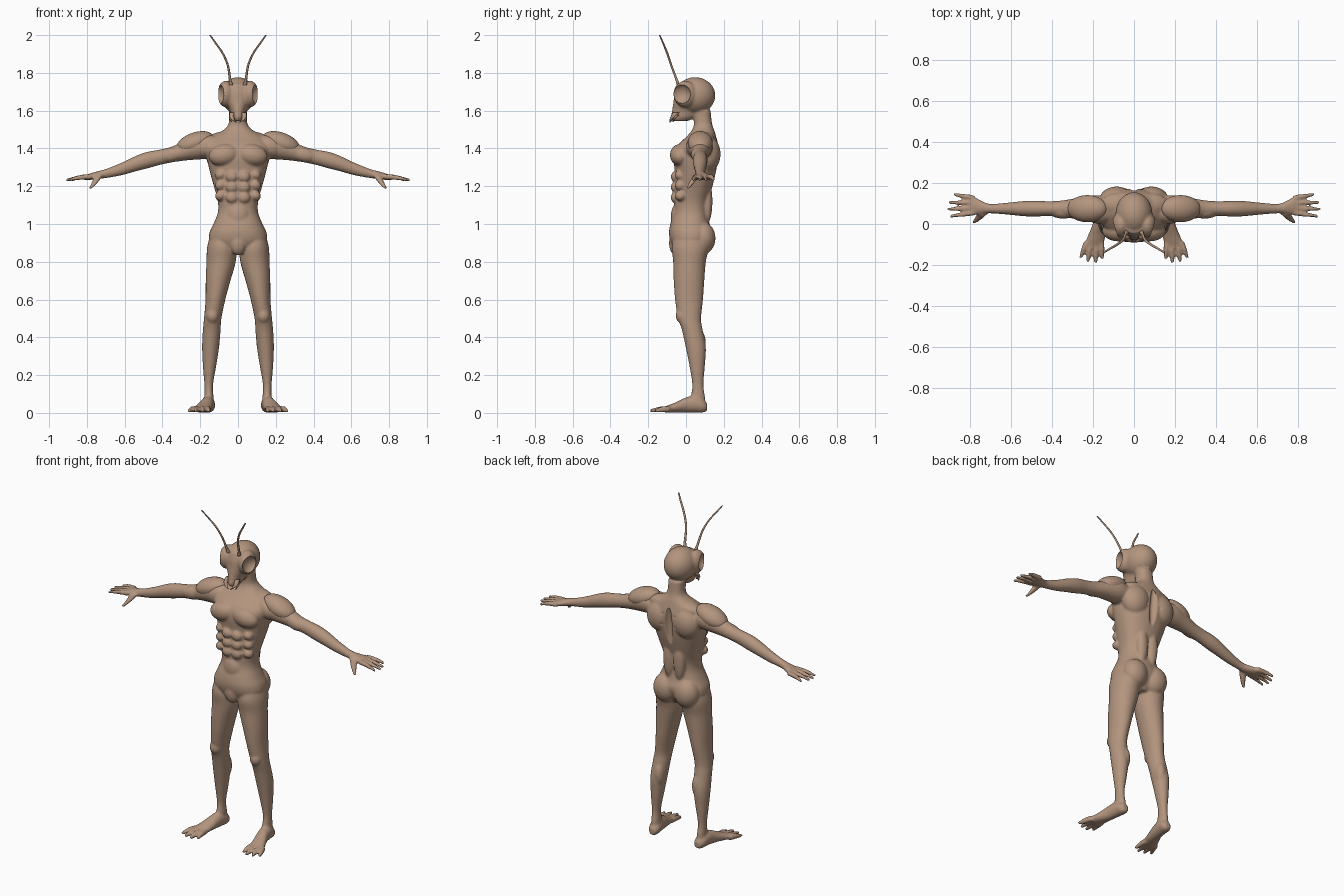
import bpy, bmesh, math
from mathutils import Vector, Matrix

skin = bpy.data.materials.new("skin")
skin.diffuse_color = (0.45, 0.30, 0.21, 1)


def spline(rings, n):
    """Catmull-Rom interpolation of ring tuples."""
    out = []
    for i in range(len(rings) - 1):
        p = [rings[max(0, min(len(rings) - 1, i + k))] for k in (-1, 0, 1, 2)]
        for j in range(n):
            t = j / n
            out.append([0.5 * (2 * b + (c - a) * t + (2 * a - 5 * b + 4 * c - d) * t * t
                               + (3 * b - a - 3 * c + d) * t ** 3) for a, b, c, d in zip(*p)])
    return out + [list(rings[-1])]


def loft(bm, rings, axis, sides=(1, -1), seg=20, n=4, power=2.0):
    """Rings are (x, y, z, half_u, half_v), lying across the given axis."""
    u, v = {'X': (1, 2), 'Y': (0, 2), 'Z': (0, 1)}[axis]
    for s in sides:
        loops = []
        for r in spline(rings, n):
            loop = []
            for k in range(seg):
                a = 2 * math.pi * k / seg
                c, d = math.cos(a), math.sin(a)
                p = list(r[:3])
                p[u] += r[3] * math.copysign(abs(c) ** (2 / power), c)
                p[v] += r[4] * math.copysign(abs(d) ** (2 / power), d)
                loop.append(bm.verts.new((p[0] * s, p[1], p[2])))
            loops.append(loop)
        for a, b in zip(loops, loops[1:]):
            for k in range(seg):
                bm.faces.new((a[k], a[(k + 1) % seg], b[(k + 1) % seg], b[k]))
        bm.faces.new(loops[0])
        bm.faces.new(loops[-1])


def blob(bm, c, r, tilt=0, sides=(1, -1)):
    """Ellipsoid muscle, tilted about y."""
    for s in sides:
        m = (Matrix.Translation((c[0] * s, c[1], c[2])) @ Matrix.Rotation(math.radians(tilt * s), 4, 'Y')
             @ Matrix.Diagonal((*r, 1)))
        bmesh.ops.create_uvsphere(bm, u_segments=32, v_segments=20, radius=1, matrix=m)


def finish(bm, name):
    bmesh.ops.recalc_face_normals(bm, faces=bm.faces)
    me = bpy.data.meshes.new(name)
    bm.to_mesh(me)
    bm.free()
    me.shade_smooth()
    me.materials.append(skin)
    ob = bpy.data.objects.new(name, me)
    bpy.context.collection.objects.link(ob)
    return ob


def box_ring(z, x0, x1, y0, y1):
    return ((x0 + x1) / 2, (y0 + y1) / 2, z, (x1 - x0) / 2, (y1 - y0) / 2)


bm = bmesh.new()
ONE = (1,)

# torso and neck: z, half width, front y, back y
torso = [(.845, .05, -.05, .09), (.90, .145, -.08, .125), (.95, .152, -.09, .14), (1.0, .13, -.083, .125),
         (1.06, .107, -.066, .115), (1.12, .107, -.063, .118), (1.2, .128, -.062, .14), (1.28, .15, -.06, .16),
         (1.35, .165, -.065, .17), (1.41, .175, -.05, .172), (1.46, .14, 0, .16), (1.495, .08, .03, .15),
         (1.53, .05, .042, .138), (1.6, .047, .035, .13)]
loft(bm, [box_ring(z, -w, w, a, b) for z, w, a, b in torso], 'Z', ONE, 40, power=2.3)

# torso muscles
blob(bm, (.075, -.032, 1.365), (.082, .053, .057), 10)
for i, z in enumerate((1.25, 1.195, 1.14)):
    blob(bm, (.032, -.06, z), (.032, .02, .028))
    blob(bm, (.092, -.03, z + .01), (.03, .03, .027), 25)
blob(bm, (0, -.045, 1.04), (.06, .035, .07), 0, ONE)
blob(bm, (0, -.055, .90), (.045, .035, .065), 0, ONE)
blob(bm, (.07, .09, .925), (.074, .066, .085))
blob(bm, (.085, .115, 1.37), (.085, .068, .095), -10)
blob(bm, (.075, .095, 1.455), (.095, .055, .036), 8)
blob(bm, (.035, .11, 1.12), (.035, .03, .12))

# legs: z, inner x, outer x, front y, back y
legs = [(.96, .04, .14, -.05, .10), (.88, .01, .163, -.075, .12), (.8, .012, .167, -.068, .105),
        (.7, .04, .171, -.065, .097), (.6, .067, .172, -.058, .09), (.5, .088, .18, -.042, .08),
        (.44, .092, .186, -.022, .088), (.35, .10, .19, -.002, .105), (.25, .115, .186, .018, .10),
        (.15, .132, .178, .033, .092), (.09, .13, .178, .025, .1), (.04, .125, .18, .01, .105)]
loft(bm, [box_ring(*r) for r in legs], 'Z', seg=28)
blob(bm, (.135, -.02, .515), (.034, .034, .042))
blob(bm, (.128, .07, .37), (.03, .035, .07))

# feet with four toes each
loft(bm, [(.152, .112, .03, .018, .02), (.154, .09, .036, .032, .034), (.158, .05, .046, .035, .044),
          (.166, .0, .042, .036, .04), (.18, -.05, .03, .042, .028), (.195, -.1, .02, .048, .018),
          (.198, -.12, .017, .045, .012)], 'Y')
for bx, tx, ty in ((.16, .155, -.17), (.185, .187, -.19), (.21, .226, -.185), (.23, .26, -.165)):
    loft(bm, [(bx, -.085, .02, .015, .017), ((bx + tx) / 2, (ty - .085) / 2, .018, .014, .016),
              (tx, ty, .011, .008, .009)], 'Y', seg=12)

# arms
loft(bm, [(.12, .075, 1.40, .06, .05), (.2, .075, 1.408, .066, .066), (.27, .075, 1.392, .054, .055),
          (.35, .075, 1.368, .04, .042), (.42, .075, 1.352, .036, .041), (.48, .075, 1.338, .039, .044),
          (.54, .075, 1.32, .037, .041), (.62, .075, 1.29, .029, .033), (.70, .075, 1.267, .023, .024),
          (.74, .08, 1.259, .031, .021), (.785, .09, 1.25, .046, .017), (.81, .09, 1.245, .045, .013)], 'X', seg=24)
blob(bm, (.165, .06, 1.41), (.08, .06, .06), 15)
blob(bm, (.345, .06, 1.368), (.07, .034, .038), 15)

# fingers and thumb
for by, tx, ty in ((.128, .882, .146), (.104, .908, .105), (.078, .91, .072), (.054, .898, .038)):
    loft(bm, [(.78, by, 1.25, .013, .015), (.84, (by + ty) / 2, 1.246, .011, .013),
              (tx, ty, 1.233, .007, .008)], 'X', seg=12)
loft(bm, [(.735, .06, 1.262, .024, .02), (.755, .035, 1.225, .018, .016), (.782, .008, 1.188, .009, .009)],
     'Z', seg=12)

# head: cranium, tapering face, eye rims
blob(bm, (0, .048, 1.68), (.09, .107, .097), 0, ONE)
loft(bm, [box_ring(*r) for r in ((1.745, -.06, .06, -.045, .08), (1.7, -.075, .075, -.06, .08),
     (1.65, -.068, .068, -.066, .09), (1.6, -.044, .044, -.074, .09), (1.565, -.034, .034, -.08, .05),
     (1.545, -.02, .02, -.07, .01))], 'Z', ONE, 28)
blob(bm, (.064, -.004, 1.688), (.045, .062, .07))

# fuse into one smooth body
body = finish(bm, "body")
rm = body.modifiers.new("fuse", 'REMESH')
rm.mode = 'VOXEL'
rm.voxel_size = 0.0065
sm = body.modifiers.new("soften", 'SMOOTH')
sm.factor = 0.5
sm.iterations = 4
fused = bpy.data.meshes.new_from_object(body.evaluated_get(bpy.context.evaluated_depsgraph_get()))
body.modifiers.clear()
body.data = fused


def carve(c, r, sides=(1, -1)):
    """Push surface points out of an ellipsoid to leave a hollow."""
    for s in sides:
        for v in body.data.vertices:
            q = Vector(((v.co.x - c[0] * s) / r[0], (v.co.y - c[1]) / r[1], (v.co.z - c[2]) / r[2]))
            if 1e-4 < q.length < 1:
                q.normalize()
                v.co = (c[0] * s + q.x * r[0], c[1] + q.y * r[1], c[2] + q.z * r[2])


# eye sockets, spine groove, wing pits
carve((.118, -.03, 1.688), (.055, .056, .056))
carve((0, .198, 1.3), (.03, .055, .2), ONE)
carve((.04, .187, 1.41), (.011, .022, .014))
carve((.045, .187, 1.345), (.011, .022, .014))
body.data.shade_smooth()
if not body.data.materials:
    body.data.materials.append(skin)

# shoulder plates
bm = bmesh.new()
blob(bm, (.228, .075, 1.43), (.103, .066, .054), 20)
finish(bm, "shoulder_plates")

# antennae
bm = bmesh.new()
loft(bm, [(.036, -.04, 1.735, .011, .011), (.042, -.05, 1.765, .007, .007), (.054, -.078, 1.84, .006, .006),
          (.082, -.1, 1.905, .006, .006), (.12, -.122, 1.96, .006, .005), (.148, -.14, 2.0, .004, .004)],
     'Z', seg=10, n=6)
finish(bm, "antennae")

# mandibles and mouth feelers
bm = bmesh.new()
loft(bm, [(.03, -.05, 1.59, .014, .018), (.034, -.068, 1.568, .012, .013), (.024, -.08, 1.55, .008, .008),
          (.008, -.085, 1.537, .003, .003)], 'Z', seg=12)
loft(bm, [(.036, -.045, 1.578, .008, .01), (.042, -.06, 1.56, .006, .006), (.034, -.07, 1.54, .003, .003)],
     'Z', seg=10)
finish(bm, "mandibles")
